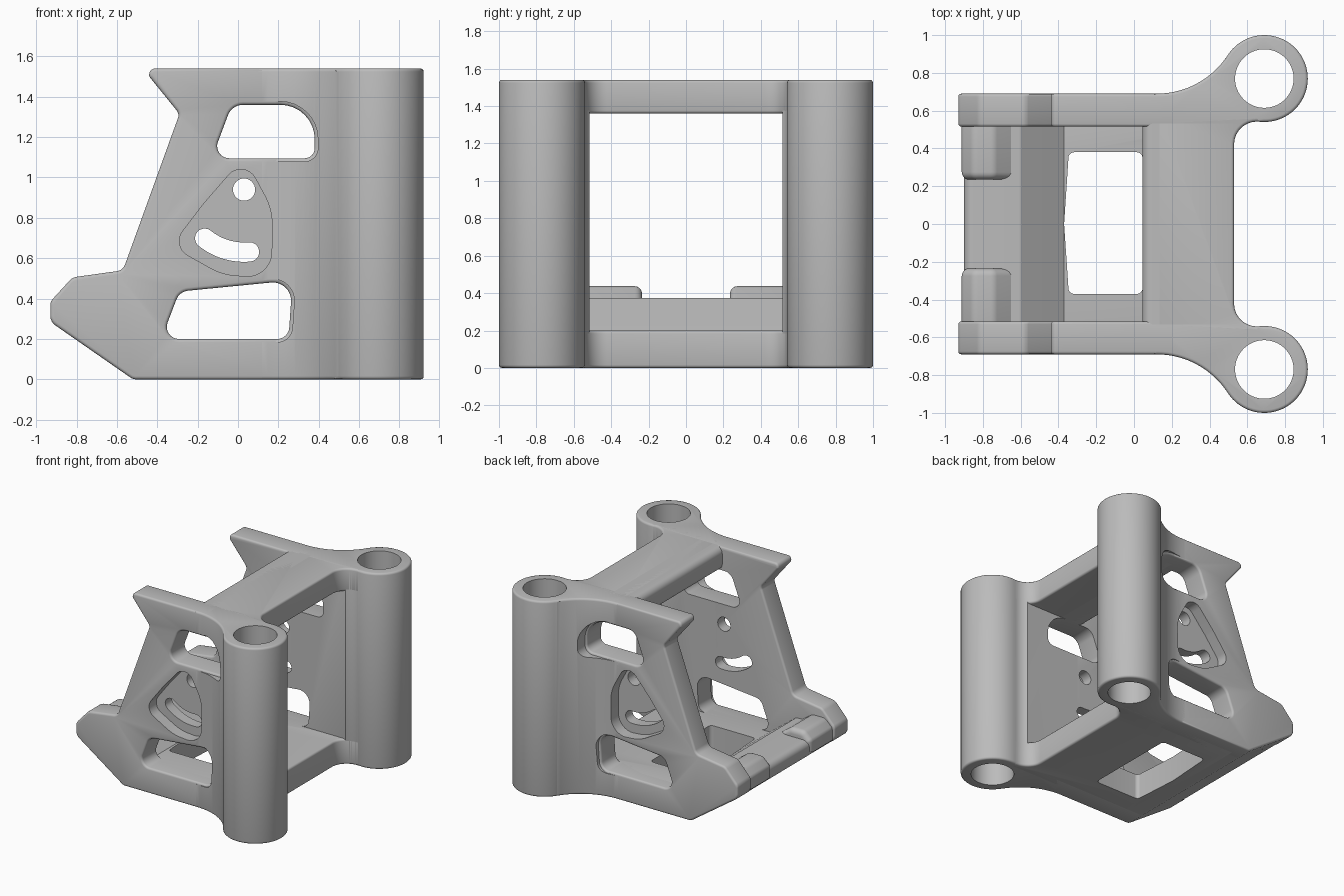
import bpy, bmesh, math
from mathutils import Vector

cube = bpy.data.objects.get("Cube")
if cube:
    bpy.data.objects.remove(cube, do_unlink=True)

HEIGHT = 1.54
INNER, OUTER = 0.515, 0.69      # side plate faces, measured from the middle
SOFT = 0.016                    # edge rounding

grey = bpy.data.materials.new("plain_grey")
grey.use_nodes = True
COLOUR = (0.5, 0.5, 0.5, 1)
grey.diffuse_color = COLOUR
grey.node_tree.nodes["Principled BSDF"].inputs["Base Color"].default_value = COLOUR


def arc(cx, cy, r, start, end, n=16):
    angles = [math.radians(start + (end - start) * i / n) for i in range(n + 1)]
    return [(cx + r * math.cos(a), cy + r * math.sin(a)) for a in angles]


def rounded(corners, n=8):
    """Outline from (u, v, radius) corners, each replaced by a tangent arc."""
    out = []
    for i, (u, v, r) in enumerate(corners):
        p = Vector((u, v))
        if r == 0:
            out.append((u, v))
            continue
        a = (Vector(corners[i - 1][:2]) - p).normalized()
        b = (Vector(corners[(i + 1) % len(corners)][:2]) - p).normalized()
        half = a.angle(b) / 2
        centre = p + (a + b).normalized() * (r / math.sin(half))
        t = r / math.tan(half)
        s, e = p + a * t - centre, p + b * t - centre
        a0 = math.atan2(s.y, s.x)
        sweep = (math.atan2(e.y, e.x) - a0 + math.pi) % math.tau - math.pi
        out += arc(centre.x, centre.y, r, math.degrees(a0), math.degrees(a0 + sweep), n)
    return out


def offset(outline, d):
    """Move an anticlockwise outline outward by d."""
    out = []
    for i, p in enumerate(outline):
        e1 = (p - outline[i - 1]).normalized()
        e2 = (outline[(i + 1) % len(outline)] - p).normalized()
        n1, n2 = Vector((e1.y, -e1.x)), Vector((e2.y, -e2.x))
        out.append(p + (n1 + n2) * (d / (1 + n1.dot(n2))))
    return out


def loft(name, points, rings, axis):
    """Skin one outline through (depth, offset) rings along the y or z axis."""
    pts = []
    for p in map(Vector, points):
        if not pts or (p - pts[-1]).length > 1e-4:
            pts.append(p)
    if (pts[0] - pts[-1]).length < 1e-4:
        pts.pop()
    area = sum(pts[i - 1].cross(pts[i]) for i in range(len(pts)))
    if area < 0:
        pts.reverse()
    bm = bmesh.new()
    loops = []
    for depth, grow in rings:
        ring = offset(pts, grow)
        loops.append([bm.verts.new((p.x, depth, p.y) if axis == "y" else (p.x, p.y, depth))
                      for p in ring])
    for a, b in zip(loops, loops[1:]):
        for i in range(len(pts)):
            bm.faces.new((a[i - 1], a[i], b[i], b[i - 1]))
    bm.faces.new(loops[0])
    bm.faces.new(loops[-1])
    bmesh.ops.recalc_face_normals(bm, faces=bm.faces)
    mesh = bpy.data.meshes.new(name)
    bm.to_mesh(mesh)
    bm.free()
    obj = bpy.data.objects.new(name, mesh)
    bpy.context.collection.objects.link(obj)
    mesh.materials.append(grey)
    return obj


def soft_rings(lo, hi, b=SOFT, n=3):
    turns = [math.pi / 2 * i / n for i in range(n + 1)]
    rim = [(b * (1 - math.sin(a)), -b * (1 - math.cos(a))) for a in turns]
    return [(lo + d, g) for d, g in reversed(rim)] + [(hi - d, g) for d, g in rim]


def flared_rings(b=SOFT, n=3):
    turns = [math.pi / 2 * i / n for i in range(n + 1)]
    return [(0.4, 0)] + [(OUTER - b * (1 - math.sin(a)), b * (1 - math.cos(a)))
                         for a in turns] + [(1.0, b)]


def finish(obj, cutters=(), mirror=False):
    bpy.ops.object.select_all(action="DESELECT")
    bpy.context.view_layer.objects.active = obj
    obj.select_set(True)
    for c in cutters:
        mod = obj.modifiers.new("cut", "BOOLEAN")
        mod.operation, mod.solver, mod.object = "DIFFERENCE", "EXACT", c
    if mirror:
        mod = obj.modifiers.new("mirror", "MIRROR")
        mod.use_axis = (False, True, False)
        mod.use_mirror_merge = False
    for mod in list(obj.modifiers):
        bpy.ops.object.modifier_apply(modifier=mod.name)
    bpy.ops.object.shade_smooth_by_angle(angle=math.radians(32))


# Cutters: windows, recess, pivot hole, curved slot, bore, floor opening
upper_window = loft("upper_window_cutter", rounded([
    (-0.13, 1.095, 0.06), (-0.03, 1.36, 0.08), (0.38, 1.36, 0.17), (0.38, 1.095, 0.05)]),
    flared_rings(), "y")
lower_window = loft("lower_window_cutter", rounded([
    (-0.38, 0.2, 0.06), (-0.29, 0.435, 0.07), (0.27, 0.49, 0.09), (0.25, 0.2, 0.06)]),
    flared_rings(), "y")
recess = loft("recess_cutter", rounded([
    (0.03, 1.1, 0.08), (0.17, 0.84, 0.3), (0.165, 0.5, 0.12),
    (-0.08, 0.52, 0.3), (-0.33, 0.66, 0.08), (-0.17, 0.87, 0.3)]),
    [(0.6, 0), (1.0, 0)], "y")
pivot = (0.03, 0.94)
pivot_hole = loft("pivot_hole_cutter", arc(*pivot, 0.055, 0, 360, 32),
                  [(0.4, 0), (0.8, 0)], "y")
reach, wide, first, last = 0.31, 0.048, 231, 275
ends = [arc(*pivot, reach, a, a, 1)[0] for a in (first, last)]
slot = loft("slot_cutter",
            arc(*pivot, reach + wide, first, last) + arc(*ends[1], wide, last, last + 180, 10)
            + arc(*pivot, reach - wide, last, first)
            + arc(*ends[0], wide, first + 180, first + 360, 10),
            [(0.4, 0), (0.8, 0)], "y")
bore = loft("bore_cutter", arc(0.69, 0.77, 0.155, 0, 360, 64), [(-0.2, 0), (1.8, 0)], "z")
floor_opening = loft("floor_opening_cutter", rounded([
    (0.045, -0.37, 0.03), (0.045, 0.38, 0.03), (-0.345, 0.38, 0.03),
    (-0.37, 0, 0), (-0.345, -0.37, 0.03)]), [(-0.2, 0), (0.4, 0)], "z")
side_cutters = [upper_window, lower_window, recess, pivot_hole, slot]

# Side plates
plates = loft("side_plates", rounded([
    (-0.44, 1.54, 0.03), (-0.44, 1.5, 0.02), (-0.29, 1.315, 0.04), (-0.57, 0.54, 0.05),
    (-0.82, 0.505, 0.06), (-0.93, 0.385, 0.05), (-0.93, 0.285, 0.06), (-0.52, 0, 0.05),
    (0.2, 0, 0), (0.2, HEIGHT, 0)]), soft_rings(INNER, OUTER), "y")
finish(plates, side_cutters, True)

# Upright tubes with the blended arms that join them to the plates
arms = loft("tube_arms",
            [(0.1, INNER)] + arc(0.65, 0.422, 0.12, 129.2, 83.4, 8)
            + arc(0.69, 0.77, 0.23, -96.6, 147.1, 48)
            + arc(0.12, 1.139, 0.449, -32.9, -90, 16) + [(0.1, OUTER)],
            soft_rings(0, HEIGHT), "z")
finish(arms, side_cutters + [bore], True)


# Bridges between the two sides
def bridge(name, rear, lo, hi):
    half = arc(0.65, 0.422, 0.12, 180, 83.4, 12) + [(0.69, 0.6), (rear, 0.6)]
    return loft(name, half + [(x, -y) for x, y in reversed(half)], soft_rings(lo, hi), "z")


finish(bridge("top_bridge", 0.12, 1.36, HEIGHT))
finish(bridge("bottom_bridge", -0.45, 0, 0.2), [floor_opening])
finish(loft("top_bridge_rear_edge", rounded([
    (0.045, 1.36, 0.05), (0.045, HEIGHT, 0.05), (0.25, HEIGHT, 0), (0.25, 1.36, 0)]),
    [(-0.55, 0), (0.55, 0)], "y"))

# Rear lip and its raised end pads
finish(loft("rear_lip", rounded([
    (-0.9, 0.264, 0.04), (-0.9, 0.375, 0.05), (-0.6, 0.375, 0.03),
    (-0.37, 0.2, 0), (-0.37, 0, 0), (-0.52, 0, 0.05)]), [(-0.55, 0), (0.55, 0)], "y"))
finish(loft("lip_pads", rounded([
    (-0.912, 0.28, 0), (-0.912, 0.375, 0.04), (-0.85, 0.437, 0.06),
    (-0.74, 0.437, 0.06), (-0.6, 0.34, 0), (-0.7, 0.28, 0)]),
    soft_rings(0.235, 0.56, 0.04, 5), "y"), mirror=True)

for cutter in side_cutters + [bore, floor_opening]:
    bpy.data.objects.remove(cutter, do_unlink=True)
